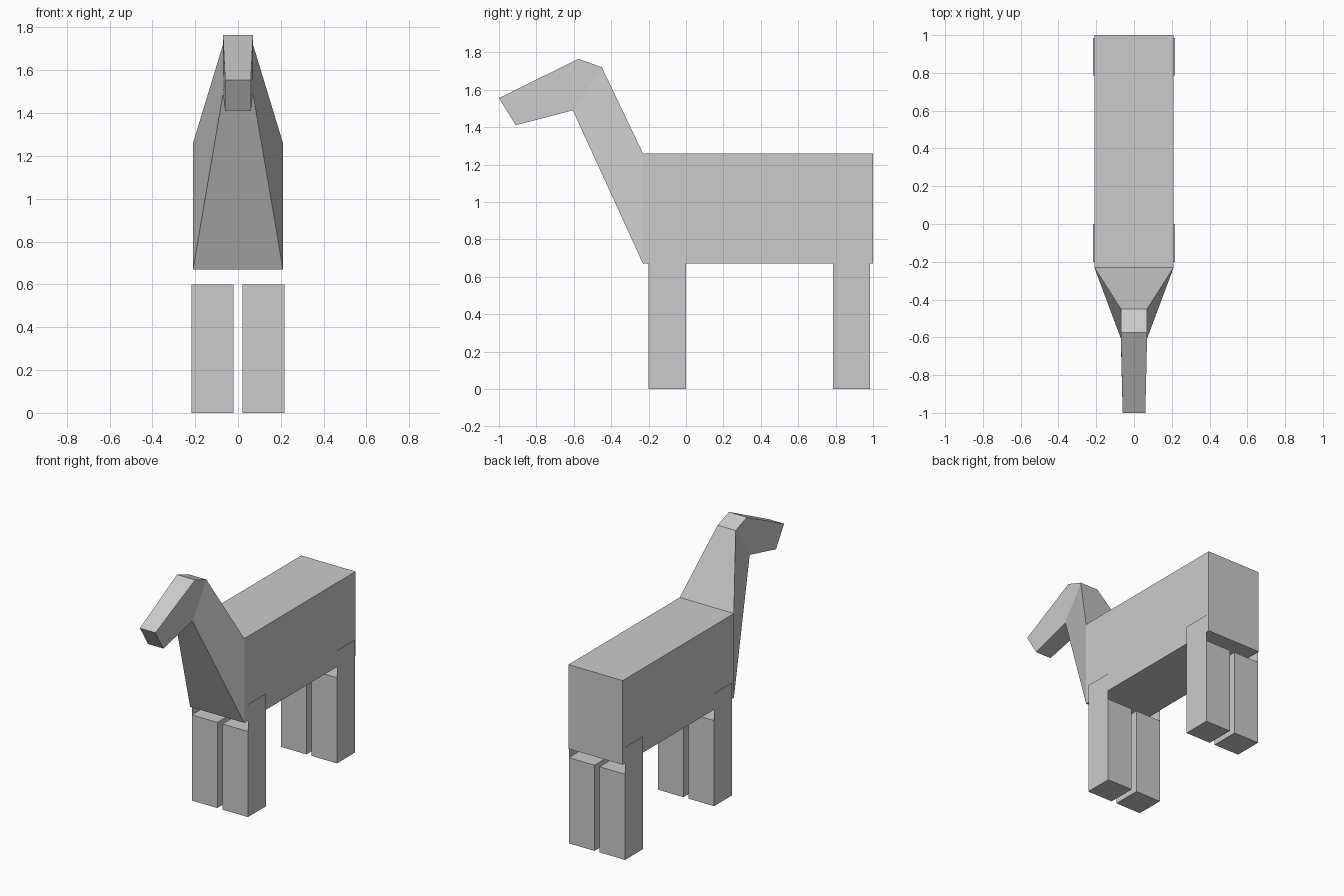
import bpy, bmesh

if "Cube" in bpy.data.objects:
    bpy.data.objects.remove(bpy.data.objects["Cube"])

grey = bpy.data.materials.new("plain grey")
grey.diffuse_color = (0.6, 0.6, 0.6, 1)
grey.use_nodes = True
grey.node_tree.nodes["Principled BSDF"].inputs["Base Color"].default_value = grey.diffuse_color


def finish(name, bm):
    bmesh.ops.recalc_face_normals(bm, faces=bm.faces)
    mesh = bpy.data.meshes.new(name)
    bm.to_mesh(mesh)
    bm.free()
    mesh.materials.append(grey)
    obj = bpy.data.objects.new(name, mesh)
    bpy.context.collection.objects.link(obj)
    return obj


def ring(bm, half_width, top, bottom):
    """Four-cornered cross-section from a top and a bottom (y, z) point."""
    pts = [(-half_width, *top), (half_width, *top),
           (half_width, *bottom), (-half_width, *bottom)]
    return [bm.verts.new(p) for p in pts]


def bridge(bm, a, b):
    for i in range(4):
        j = (i + 1) % 4
        bm.faces.new((a[i], a[j], b[j], b[i]))


# Body and neck: one skin tapering forward from rump to poll
bm = bmesh.new()
rump = ring(bm, 0.21, (1.0, 1.26), (1.0, 0.67))
chest = ring(bm, 0.21, (-0.23, 1.26), (-0.23, 0.67))
poll = ring(bm, 0.07, (-0.45, 1.72), (-0.605, 1.49))
bridge(bm, rump, chest)
bridge(bm, chest, poll)
bm.faces.new(rump)
bm.faces.new(poll)
finish("body_and_neck", bm)

# Head: five-point side profile, narrowing to the muzzle
bm = bmesh.new()
profile = [(-0.45, 1.72, 0.07), (-0.575, 1.765, 0.07), (-1.0, 1.555, 0.06),
           (-0.91, 1.41, 0.06), (-0.605, 1.49, 0.07)]
left = [bm.verts.new((-w, y, z)) for y, z, w in profile]
right = [bm.verts.new((w, y, z)) for y, z, w in profile]
bm.faces.new(left)
bm.faces.new(right)
for i in range(5):
    j = (i + 1) % 5
    bm.faces.new((left[i], left[j], right[j], right[i]))
finish("head", bm)


# Legs: box with a thin outer flap running up over the flank
def leg(name, side, y0, y1):
    bm = bmesh.new()
    bottom = [bm.verts.new((side * x, y, 0)) for x, y in
              ((0.02, y0), (0.217, y0), (0.217, y1), (0.02, y1))]
    top = [bm.verts.new((v.co.x, v.co.y, 0.6)) for v in bottom]
    bridge(bm, bottom, top)
    bm.faces.new(bottom)
    bm.faces.new(top)
    flap = [bm.verts.new((v.co.x, v.co.y, 0.79)) for v in top[1:3]]
    bm.faces.new((top[1], top[2], flap[1], flap[0]))
    finish(name, bm)


for side, label in ((-1, "left"), (1, "right")):
    leg("front_leg_" + label, side, -0.2, 0.0)
    leg("hind_leg_" + label, side, 0.785, 0.985)
